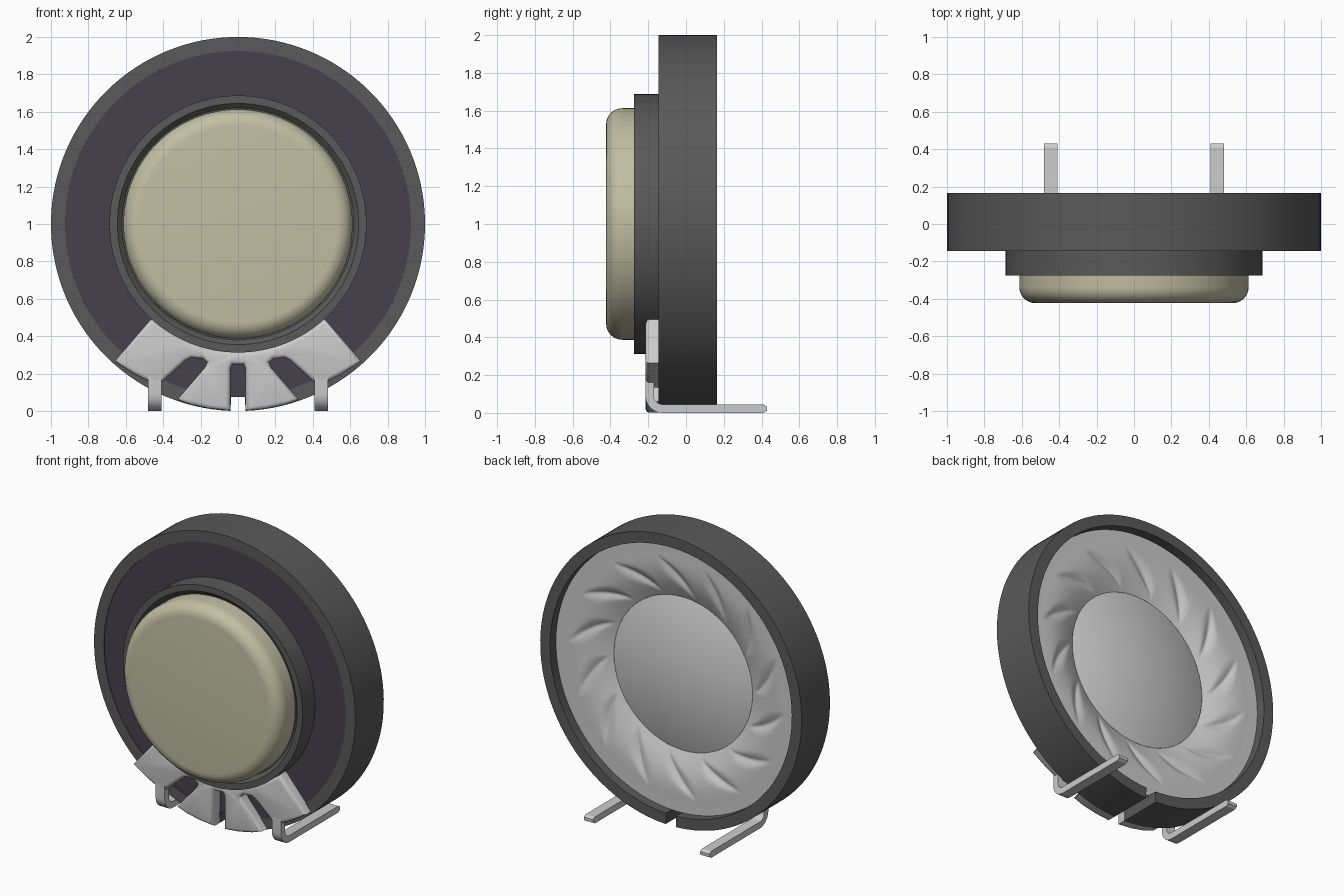
import bpy, bmesh, math
from math import sin, cos, pi, radians

if "Cube" in bpy.data.objects:
    bpy.data.objects.remove(bpy.data.objects["Cube"])

CZ = 1.0  # height of the speaker axis


def material(name, rgb):
    m = bpy.data.materials.new(name)
    m.diffuse_color = (*rgb, 1)
    m.use_nodes = True
    m.node_tree.nodes["Principled BSDF"].inputs["Base Color"].default_value = m.diffuse_color
    return m


DARK = material("dark_grey", (0.10, 0.10, 0.10))
PURPLE = material("dark_purple", (0.06, 0.052, 0.075))
BEIGE = material("beige", (0.54, 0.52, 0.37))


def finish(bm, name, mat=None, angle=30):
    bmesh.ops.remove_doubles(bm, verts=bm.verts, dist=1e-5)
    bmesh.ops.recalc_face_normals(bm, faces=bm.faces)
    me = bpy.data.meshes.new(name)
    bm.to_mesh(me)
    bm.free()
    ob = bpy.data.objects.new(name, me)
    bpy.context.collection.objects.link(ob)
    if mat:
        me.materials.append(mat)
    bpy.ops.object.select_all(action='DESELECT')
    ob.select_set(True)
    bpy.context.view_layer.objects.active = ob
    bpy.ops.object.shade_smooth_by_angle(angle=radians(angle))
    return ob


def lathe(name, profile, mat=None, seg=128, gap=0.0, closed=False):
    """Revolve (radius, y) points about the speaker axis; gap = half-angle left open at the bottom."""
    bm = bmesh.new()
    full = gap == 0
    rows = []
    for i in range(seg if full else seg + 1):
        a = pi + gap + (2 * pi - 2 * gap) * i / seg
        rows.append([bm.verts.new((r * sin(a), y, CZ + r * cos(a))) for r, y in profile])
    n = len(profile)
    for i in range(seg):
        a, b = rows[i], rows[(i + 1) % len(rows)]
        for j in range(n if closed else n - 1):
            k = (j + 1) % n
            if profile[j][0] == 0:
                bm.faces.new((a[j], a[k], b[k]))
            elif profile[k][0] == 0:
                bm.faces.new((a[j], a[k], b[j]))
            else:
                bm.faces.new((a[j], a[k], b[k], b[j]))
    if not full:
        bm.faces.new(rows[0])
        bm.faces.new(rows[-1])
    return finish(bm, name, mat)


# Outer ring, with the narrow slot at the bottom
lathe("outer_ring", [(1, -.145), (1, .165), (.925, .165), (.925, -.145)], DARK,
      gap=0.04, closed=True)

# Body plate behind the magnet
lathe("front_plate", [(0, -.14), (.925, -.14), (.925, .08)], PURPLE)

# Magnet housing with a shallow seat for the cap
lathe("magnet_housing", [(.687, -.13), (.687, -.275), (.645, -.275), (.62, -.25), (0, -.25)], DARK)

# Rounded magnet cap
fillet = [(.527 + .086 * cos(t * pi / 16), -.337 - .086 * sin(t * pi / 16)) for t in range(9)]
lathe("magnet_cap", [(.613, -.25)] + fillet + [(0, -.423)], BEIGE)

# Membrane flange and centre dome on the back
lathe("membrane_flange", [(.926, .075), (.926, .10), (.85, .10)])
dome = [(.53 * k / 16, .03 + .085 * (1 - (k / 16) ** 2)) for k in range(17)]
lathe("centre_dome", dome)


# Membrane surround with slanted leaf-shaped creases
def membrane(rings=24, seg=448, creases=14):
    bm = bmesh.new()
    pitch = 2 * pi / creases
    grid = []
    for j in range(rings + 1):
        t = j / rings
        r = .53 + .32 * t
        leaf = max(0.0, sin(pi * (t - .08) / .84))
        row = []
        for i in range(seg):
            a = 2 * pi * i / seg
            d = (a - .45 * (t - .5) + pitch / 2) % pitch - pitch / 2
            w = .14 * leaf + 1e-6
            dip = .024 * leaf * (1 - abs(d) / w) ** 2 if abs(d) < w else 0
            y = .03 + .07 * t + .025 * sin(pi * t) - dip
            row.append(bm.verts.new((r * sin(a), y, CZ + r * cos(a))))
        grid.append(row)
    for p, q in zip(grid, grid[1:]):
        for i in range(seg):
            k = (i + 1) % seg
            bm.faces.new((p[i], p[k], q[k], q[i]))
    finish(bm, "membrane_surround", angle=50)


membrane()


# Terminal plate: inner arc band with four bevelled pads
def terminal_plate():
    arc = [(.685 * sin(a), CZ - .685 * cos(a)) for a in (radians(42.5) * k / 8 for k in range(1, 9))]
    half = arc + [(.66, .265), (.55, .195), (.43, .135), (.28, .27), (.25, .285), (.19, .28),
                  (.165, .26), (.175, .235), (.325, .06), (.25, .033), (.15, .012), (.04, .001),
                  (.04, .23), (.03, .25)]
    pts = [(0, .315)] + half + [(-x, z) for x, z in reversed(half)]
    bm = bmesh.new()
    back = bm.faces.new([bm.verts.new((x, -.135, z)) for x, z in pts])
    ext = bmesh.ops.extrude_face_region(bm, geom=[back])["geom"]
    front = [v for v in ext if isinstance(v, bmesh.types.BMVert)]
    bmesh.ops.translate(bm, verts=front, vec=(0, -.08, 0))
    rim = [e for e in bm.edges if all(v.co.y < -.2 for v in e.verts)]
    bmesh.ops.bevel(bm, geom=rim, offset=.022, segments=3, profile=.5,
                    affect='EDGES', clamp_overlap=True)
    finish(bm, "terminal_plate", angle=35)


terminal_plate()


# Bent connector pins
def pin(name, x, width=.07, thick=.045):
    def bend(rad, cy=-.125, cz=.09):
        return [(cy - rad * cos(k * pi / 12), cz - rad * sin(k * pi / 12)) for k in range(7)]
    outer, inner = bend(.09), bend(.09 - thick)
    prof = ([(-.215, .19)] + outer + [(.41, 0), (.43, .012), (.43, .033), (.41, thick)]
            + inner[::-1] + [(-.17, .19)])
    bm = bmesh.new()
    side = bm.faces.new([bm.verts.new((x - width / 2, y, z)) for y, z in prof])
    ext = bmesh.ops.extrude_face_region(bm, geom=[side])["geom"]
    bmesh.ops.translate(bm, verts=[v for v in ext if isinstance(v, bmesh.types.BMVert)],
                        vec=(width, 0, 0))
    finish(bm, name)


pin("left_pin", -.445)
pin("right_pin", .445)
